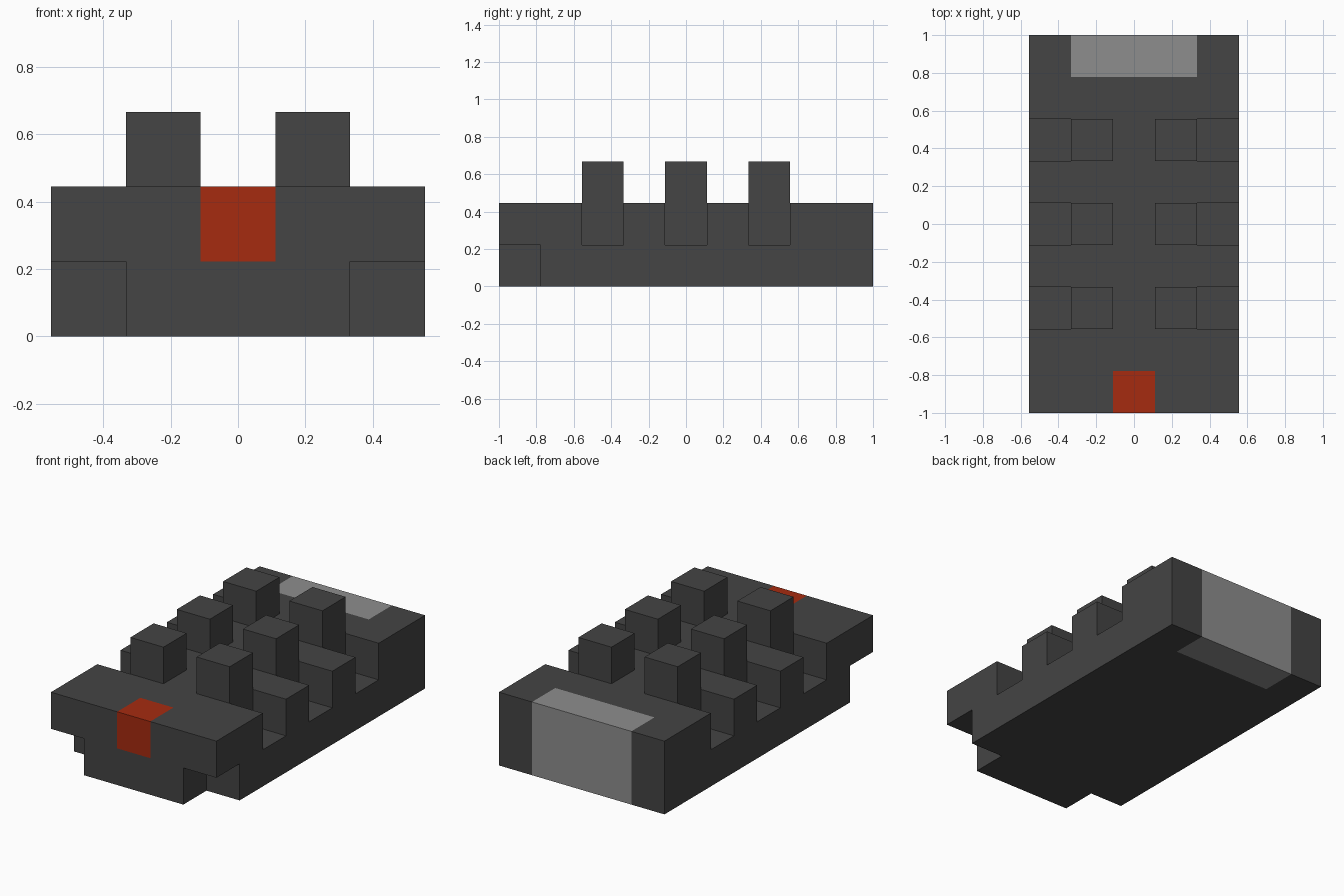
import bpy
import bmesh
from mathutils import Vector

if "Cube" in bpy.data.objects:
    bpy.data.objects.remove(bpy.data.objects["Cube"])

U = 2 / 9  # one block; the model is 5 x 9 x 3 blocks


def material(name, rgb):
    mat = bpy.data.materials.new(name)
    mat.use_nodes = True
    mat.diffuse_color = (*rgb, 1)
    mat.node_tree.nodes["Principled BSDF"].inputs["Base Color"].default_value = (*rgb, 1)
    return mat


DARK = material("dark grey", (0.058, 0.058, 0.058))
LIGHT = material("light grey", (0.27, 0.27, 0.27))
RED = material("red", (0.381, 0.024, 0.005))


def corner(i, j, k):
    """Block grid position to model space."""
    return Vector((i - 2.5, j - 4.5, k)) * U


def block_object(name, cells, paint):
    """Outer skin of a set of blocks, coloured block by block."""
    bm = bmesh.new()
    for cell in sorted(cells):
        for axis in range(3):
            for side in (0, 1):
                near = list(cell)
                near[axis] += 2 * side - 1
                if tuple(near) in cells:
                    continue
                verts = []
                for a, b in ((0, 0), (1, 0), (1, 1), (0, 1)):
                    p = list(cell)
                    p[axis] += side
                    p[(axis + 1) % 3] += a
                    p[(axis + 2) % 3] += b
                    verts.append(bm.verts.new(corner(*p)))
                face = bm.faces.new(verts if side else verts[::-1])
                face.material_index = paint(cell)
    bmesh.ops.remove_doubles(bm, verts=bm.verts, dist=0.001)
    mesh = bpy.data.meshes.new(name)
    bm.to_mesh(mesh)
    bm.free()
    for mat in (DARK, LIGHT, RED):
        mesh.materials.append(mat)
    obj = bpy.data.objects.new(name, mesh)
    bpy.context.collection.objects.link(obj)


def body_paint(cell):
    i, j, k = cell
    if j == 8 and 1 <= i <= 3:
        return 1  # tail panel wraps over the back, top and underside
    if (i, j, k) == (2, 0, 1):
        return 2  # nose marker
    return 0


# Body, with undercut front corners and side notches
body = {(i, j, k) for i in range(5) for j in range(9) for k in range(2)}
for i in (0, 4):
    body.discard((i, 0, 0))
    for j in (2, 4, 6):
        body.discard((i, j, 1))
block_object("body", body, body_paint)

# Two rows of raised studs beside the notches
for side, i in (("right", 1), ("left", 3)):
    for row, j in (("front", 2), ("middle", 4), ("rear", 6)):
        block_object(f"{row}_{side}_stud", {(i, j, 2)}, lambda cell: 0)
